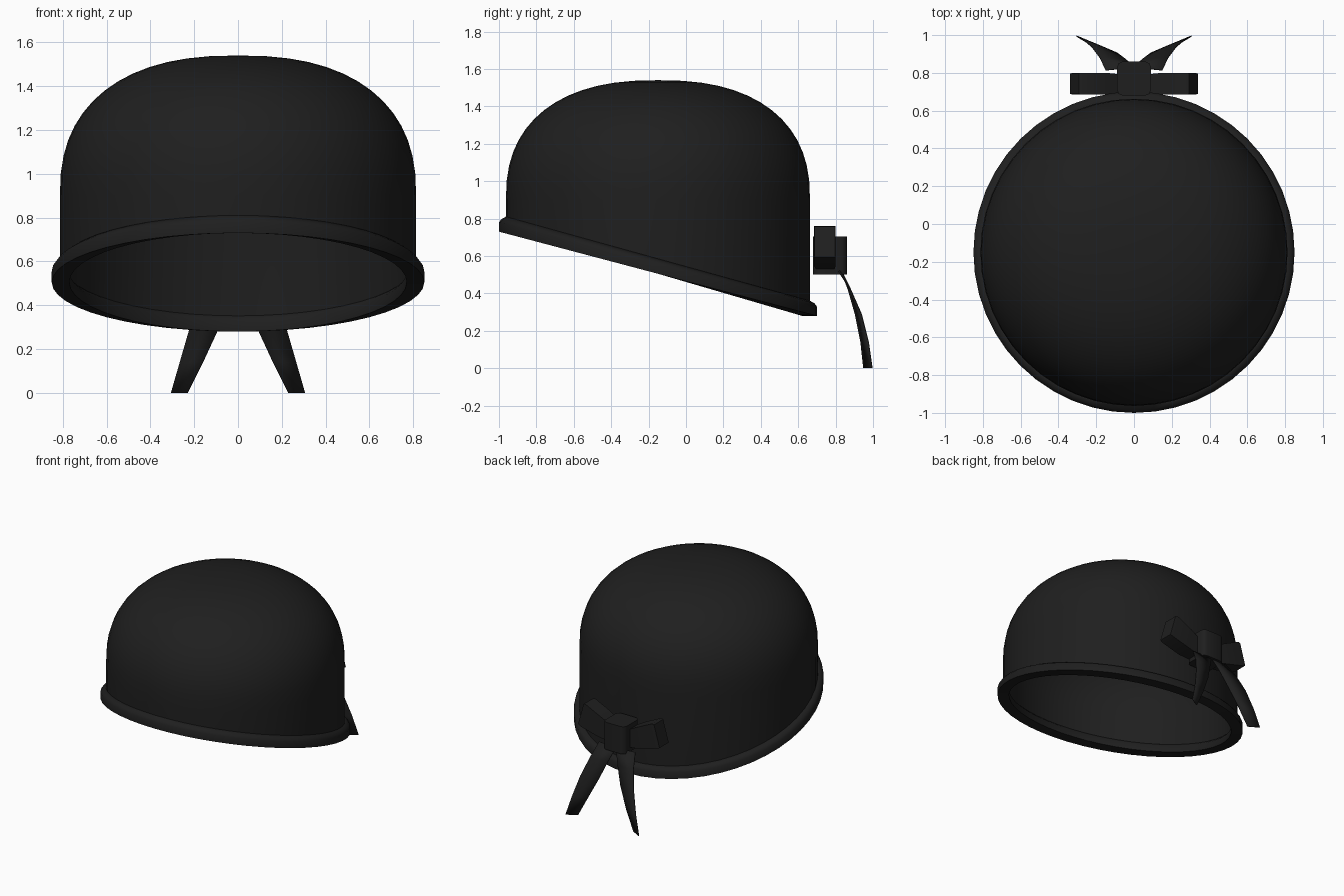
import bpy, bmesh, math

if "Cube" in bpy.data.objects:
    bpy.data.objects.remove(bpy.data.objects["Cube"])

black = bpy.data.materials.new("soft_black_felt")
black.diffuse_color = (0.0135, 0.0135, 0.0135, 1)
black.use_nodes = True
black.node_tree.nodes["Principled BSDF"].inputs["Base Color"].default_value = black.diffuse_color
CY = -0.15      # hat axis in y
SEG = 48


def add_object(name, bm, smooth=None):
    bmesh.ops.recalc_face_normals(bm, faces=bm.faces)
    me = bpy.data.meshes.new(name)
    bm.to_mesh(me)
    bm.free()
    me.materials.append(black)
    ob = bpy.data.objects.new(name, me)
    bpy.context.collection.objects.link(ob)
    if smooth:
        bpy.ops.object.select_all(action='DESELECT')
        ob.select_set(True)
        bpy.context.view_layer.objects.active = ob
        bpy.ops.object.shade_smooth_by_angle(angle=math.radians(smooth))
    return ob


def base_z(a):
    """Height of the slanted hem: high at the front, low at the back."""
    return 0.505 - 0.225 * math.sin(a)


def lathe(name, profile, closed=False, caps=(), smooth=40):
    """Rings from (radius, z, slanted); slanted heights are measured from the hem."""
    bm = bmesh.new()
    rings = []
    for r, z, slanted in profile:
        ring = []
        for i in range(SEG):
            a = 2 * math.pi * i / SEG
            ring.append(bm.verts.new((r * math.cos(a), CY + r * math.sin(a),
                                      z + (base_z(a) if slanted else 0))))
        rings.append(ring)
    pairs = list(zip(rings, rings[1:]))
    if closed:
        pairs.append((rings[-1], rings[0]))
    for lo, hi in pairs:
        for i in range(SEG):
            j = (i + 1) % SEG
            bm.faces.new((lo[i], lo[j], hi[j], hi[i]))
    for index, z in caps:
        top = bm.verts.new((0, CY, z))
        for i in range(SEG):
            bm.faces.new((rings[index][i], rings[index][(i + 1) % SEG], top))
    return add_object(name, bm, smooth)


def dome(radius, height, steps=14, power=2.4):
    """Full, rounded crown profile from the shoulder to near the top."""
    pts = []
    for k in range(steps):
        t = math.pi / 2 * k / steps
        pts.append((radius * math.cos(t) ** (2 / power),
                    0.90 + height * math.sin(t) ** (2 / power), False))
    return pts


# Crown: outer dome plus a thin lining, joined along the hem
THICK = 0.02
outer = [(0.813, 0.03, True)] + dome(0.813, 0.64)
inner = [(0.813 - THICK, 0.03, True)] + dome(0.813 - THICK, 0.64 - THICK)
lathe("crown", outer[::-1] + inner, caps=[(0, 1.54), (-1, 1.54 - THICK)])

# Thick brim band following the slanted hem
brim = [(0.77, 0.0), (0.85, 0.0), (0.85, 0.05), (0.837, 0.067), (0.81, 0.082), (0.785, 0.067), (0.77, 0.05)]
lathe("brim", [(r, z, True) for r, z in brim], closed=True, smooth=60)

# Bow knot
bm = bmesh.new()
bmesh.ops.create_cube(bm, size=1)
for v in bm.verts:
    v.co = (v.co.x * 0.18, 0.77 + v.co.y * 0.18, 0.603 + v.co.z * 0.205)
bmesh.ops.bevel(bm, geom=[e for e in bm.edges if abs(e.verts[0].co.z - e.verts[1].co.z) > 0.1],
                offset=0.03, segments=2, profile=0.5, affect='EDGES')
add_object("bow_knot", bm, 50)

# Bow loops: flared and tilted up
LOOP = [(0.05, 0.525, 0.645, 0.70, 0.79), (0.17, 0.545, 0.70, 0.685, 0.80),
        (0.32, 0.585, 0.76, 0.685, 0.80), (0.338, 0.595, 0.757, 0.688, 0.797)]
for side, label in ((1, "right"), (-1, "left")):
    bm = bmesh.new()
    rows = []
    for x, z0, z1, y0, y1 in LOOP:
        lean = 0.28 * (z1 - z0) * (x / 0.335)      # top edge leans inward
        rows.append([bm.verts.new((side * px, y, z)) for px, y, z in
                     ((x, y0, z0), (x, y1, z0), (x - lean, y1, z1), (x - lean, y0, z1))])
    for p, q in zip(rows, rows[1:]):
        for i in range(4):
            j = (i + 1) % 4
            bm.faces.new((p[i], p[j], q[j], q[i]))
    bm.faces.new(rows[0])
    bm.faces.new(rows[-1])
    add_object(label + "_bow_loop", bm, 45)

# Hanging ribbon tails: inner and outer edges, curving back and down
INNER = [(0.0, 0.83, 0.52), (0.04, 0.868, 0.42), (0.09, 0.905, 0.29), (0.16, 0.935, 0.14), (0.23, 0.95, 0.0)]
OUTER = [(0.15, 0.815, 0.52), (0.18, 0.88, 0.42), (0.222, 0.937, 0.29), (0.265, 0.975, 0.14), (0.305, 0.995, 0.0)]
for side, label in ((1, "right"), (-1, "left")):
    bm = bmesh.new()
    a, b = [[bm.verts.new((side * x, y, z)) for x, y, z in edge] for edge in (INNER, OUTER)]
    for i in range(len(a) - 1):
        bm.faces.new((a[i], b[i], b[i + 1], a[i + 1]))
    tail = add_object(label + "_ribbon_tail", bm, 40)
    mod = tail.modifiers.new("thickness", 'SOLIDIFY')
    mod.thickness = 0.006
    mod.offset = 0
